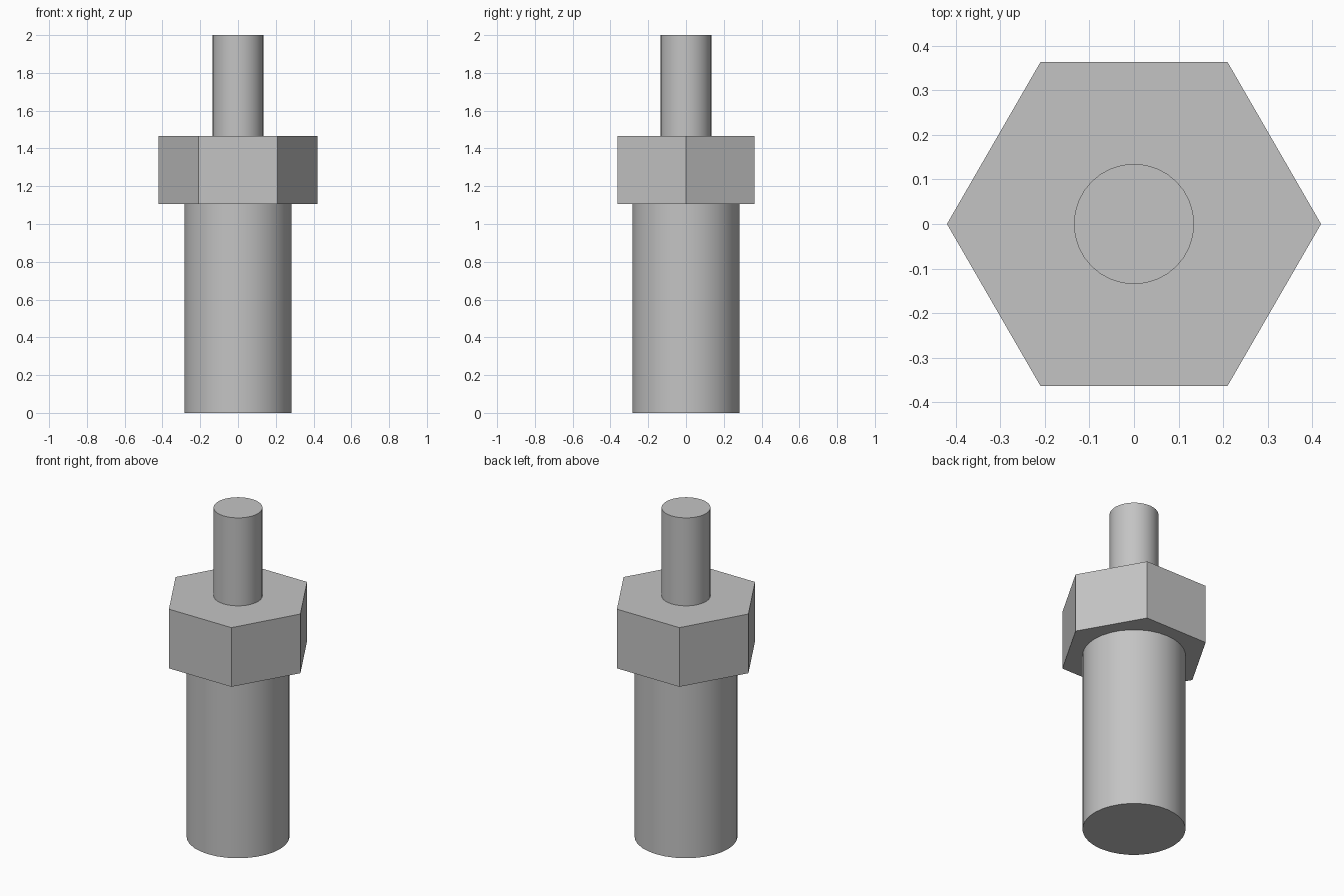
import bpy
import math

cube = bpy.data.objects.get("Cube")
if cube:
    bpy.data.objects.remove(cube, do_unlink=True)

# Plain grey metal
GREY = (0.55, 0.55, 0.55, 1.0)
metal = bpy.data.materials.new("grey_metal")
metal.use_nodes = True
metal.diffuse_color = GREY
metal.node_tree.nodes["Principled BSDF"].inputs["Base Color"].default_value = GREY


def prism(name, sides, radius, bottom, top, turn=0.0, smooth=False):
    """Upright prism or cylinder between two heights."""
    bpy.ops.mesh.primitive_cylinder_add(
        vertices=sides, radius=radius, depth=top - bottom,
        location=(0, 0, (bottom + top) / 2), rotation=(0, 0, turn))
    part = bpy.context.object
    part.name = name
    part.data.materials.append(metal)
    if smooth:
        bpy.ops.object.shade_smooth_by_angle(angle=math.radians(30))
    return part


# Thick lower body, hexagonal collar with corners on the x axis, thin upper pin
prism("lower_body", 32, 0.284, 0.0, 1.105, smooth=True)
prism("hex_collar", 6, 0.42, 1.105, 1.465, turn=math.radians(30))
prism("upper_pin", 32, 0.135, 1.465, 2.0, smooth=True)
